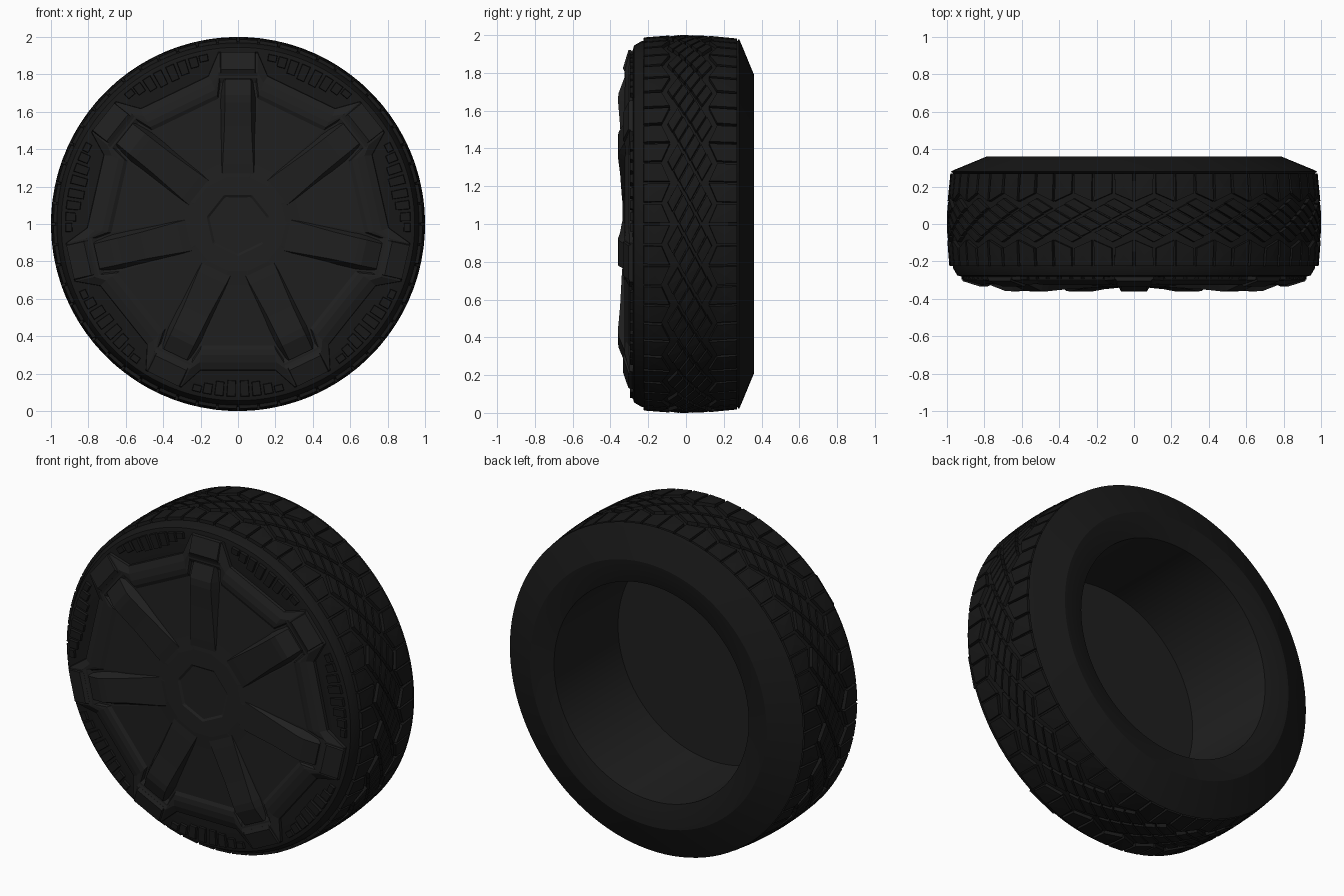
import bpy, bmesh
from math import sin, cos, pi, radians

if "Cube" in bpy.data.objects:
    bpy.data.objects.remove(bpy.data.objects["Cube"])

CZ = 1.0            # axle height
N = 7               # wheel symmetry
SECT = 2 * pi / N


def material(name, v):
    m = bpy.data.materials.new(name)
    m.diffuse_color = (v, v, v, 1)
    m.use_nodes = True
    m.node_tree.nodes["Principled BSDF"].inputs["Base Color"].default_value = m.diffuse_color
    return m


RUBBER = material("rubber", 0.009)
COVER = material("cover_plastic", 0.014)


def polar(r, a, y):
    return (r * cos(a), y, CZ + r * sin(a))


def local(t, d, u, y):
    """Point at distance d along direction t, offset u sideways."""
    return (d * cos(t) - u * sin(t), y, CZ + d * sin(t) + u * cos(t))


def finish(bm, name, mat, smooth=None):
    bmesh.ops.recalc_face_normals(bm, faces=bm.faces[:])
    me = bpy.data.meshes.new(name)
    bm.to_mesh(me)
    bm.free()
    me.materials.append(mat)
    ob = bpy.data.objects.new(name, me)
    bpy.context.collection.objects.link(ob)
    if smooth:
        bpy.ops.object.select_all(action='DESELECT')
        ob.select_set(True)
        bpy.context.view_layer.objects.active = ob
        bpy.ops.object.shade_smooth_by_angle(angle=radians(smooth))
    return ob


def loft(bm, rings, cap_start=False, cap_end=False):
    """Skin a list of equal-length closed point rings."""
    vs = [[bm.verts.new(p) for p in r] for r in rings]
    n = len(vs[0])
    for a, b in zip(vs, vs[1:]):
        for i in range(n):
            j = (i + 1) % n
            bm.faces.new((a[i], a[j], b[j], b[i]))
    if cap_start:
        bm.faces.new(vs[0])
    if cap_end:
        bm.faces.new(vs[-1])


def lathe(bm, profile, seg=112, cap_end=False):
    loft(bm, [[polar(r, 2 * pi * i / seg, y) for i in range(seg)] for r, y in profile],
         cap_end=cap_end)


# Tyre carcass: inner front edge, front sidewall, tread base, back sidewall
GROOVE = 0.02
bm = bmesh.new()
lathe(bm, [(.65, -.28), (.80, -.285), (.925, -.28), (.945, -.275), (.968, -.235), (.976, -.15),
           (.98, 0), (.976, .15), (.966, .27), (.98, .28), (.955, .292), (.79, .36),
           (.72, .352), (.65, .33)])
finish(bm, "tyre_carcass", RUBBER, 25)

# Rim barrel with closed front disc
bm = bmesh.new()
lathe(bm, [(.65, .33), (.65, -.28)], cap_end=True)
finish(bm, "rim_barrel", COVER, 30)


# Tread blocks, laid out in (angle, y) and wrapped on the crown
def crown(y):
    return 1.0 - 0.25 * y * y


def tread_block(bm, pts, shrink=0.0075):
    ca = sum(p[0] for p in pts) / 4
    cy = sum(p[1] for p in pts) / 4

    def toward(p, amount):
        da, dy = p[0] - ca, p[1] - cy
        k = 1 - amount / (da * da + dy * dy) ** .5
        return ca + da * k, cy + dy * k
    low = [toward(p, shrink) for p in pts]
    top = [toward(p, shrink + .004) for p in pts]
    lo = [bm.verts.new(polar(crown(y) - GROOVE - .008, a, y)) for a, y in low]
    hi = [bm.verts.new(polar(crown(y), a, y)) for a, y in top]
    c = bm.verts.new(polar(crown(cy), ca, cy))
    for i in range(4):
        j = (i + 1) % 4
        bm.faces.new((lo[i], lo[j], hi[j], hi[i]))
        bm.faces.new((hi[i], hi[j], c))


P = 2 * pi / 28
H = 0.0625
bm = bmesh.new()
for k in range(28):
    for j in (-1, 0, 1):
        a, y = P * (k + .5 * (j % 2)), .02 + j * H
        # each diamond is split once for the fine criss-cross
        q = [(a - P / 2, y), (a, y - H), (a + P / 2, y), (a, y + H)]
        m1 = tuple((s + t) / 2 for s, t in zip(q[0], q[1]))
        m2 = tuple((s + t) / 2 for s, t in zip(q[2], q[3]))
        tread_block(bm, [q[0], m1, m2, q[3]])
        tread_block(bm, [m1, q[1], q[2], m2])
finish(bm, "tread_centre_blocks", RUBBER)

bm = bmesh.new()
for k in range(56):
    a0, a1 = P / 2 * k, P / 2 * (k + 1)
    for mid, outer, sgn in ((.135, .278, 1), (-.10, -.232, -1)):
        d0, d1 = (-.022, .022) if k % 2 else (.022, -.022)
        tread_block(bm, [(a0, mid - sgn * d0), (a1, mid - sgn * d1), (a1, outer), (a0, outer)])
finish(bm, "tread_shoulder_blocks", RUBBER)

# Small sidewall blocks between the cover tabs
bm = bmesh.new()
for s in range(N):
    mid = pi / 2 + SECT * (s + .5)
    for off, r0 in ((2.3, .835), (6.4, .845), (10.4, .865), (14, .885)):
        for sg in (-1, 1):
            a, w = mid + sg * radians(off), radians(1.6)

            def ring(g, y):
                return [polar(r, a + da, y) for r, da in
                        ((r0 + g, -w + g), (.925 - g, -w + g), (.925 - g, w - g), (r0 + g, w - g))]
            loft(bm, [ring(0, -.27), ring(.004, -.297)], cap_end=True)
finish(bm, "sidewall_blocks", RUBBER)

# Seven-pointed wheel cover: (tab half width, tab distance, tab y, valley half width, valley distance, valley y)
SHELL = [(.105, .925, -.26, .20, .785, -.26), (.105, .915, -.298, .20, .78, -.302),
         (.105, .81, -.325, .205, .74, -.318), (.105, .79, -.318, .20, .70, -.325),
         (.10, .78, -.318, .20, .67, -.322), (.095, .755, -.306, .195, .65, -.312),
         (.09, .33, -.329, .06, .33, -.329), (.06, .25, -.336, .05, .25, -.336),
         (.055, .155, -.336, .004, .17, -.336), (.05, .143, -.328, .004, .157, -.328)]
bm = bmesh.new()
rings = []
for w, d, y, v, m, yv in SHELL:
    pts = []
    for s in range(N):
        t = pi / 2 + SECT * s
        pts += [local(t, d, -w, y), local(t, d, w, y),
                local(t + SECT / 2, m, -v, yv), local(t + SECT / 2, m, v, yv)]
    rings.append(pts)
loft(bm, rings, cap_end=True)
finish(bm, "wheel_cover", COVER)

# Spokes and outer tabs: sections (distance, base half width, top half width, top y)
bs, bt = bmesh.new(), bmesh.new()
for s in range(N):
    t = pi / 2 + SECT * s

    def bar(bm, sections):
        loft(bm, [[local(t, d, -b, -.29), local(t, d, -w, y), local(t, d, w, y), local(t, d, b, -.29)]
                  for d, b, w, y in sections], True, True)
    bar(bs, [(.23, .105, .085, -.330), (.32, .11, .082, -.339), (.52, .108, .072, -.349),
             (.65, .105, .070, -.360), (.69, .10, .070, -.358), (.775, .085, .068, -.326)])
    bar(bt, [(.805, .10, .092, -.324), (.825, .10, .092, -.334), (.92, .10, .092, -.305)])
finish(bs, "cover_spokes", COVER)
finish(bt, "cover_tabs", COVER)
